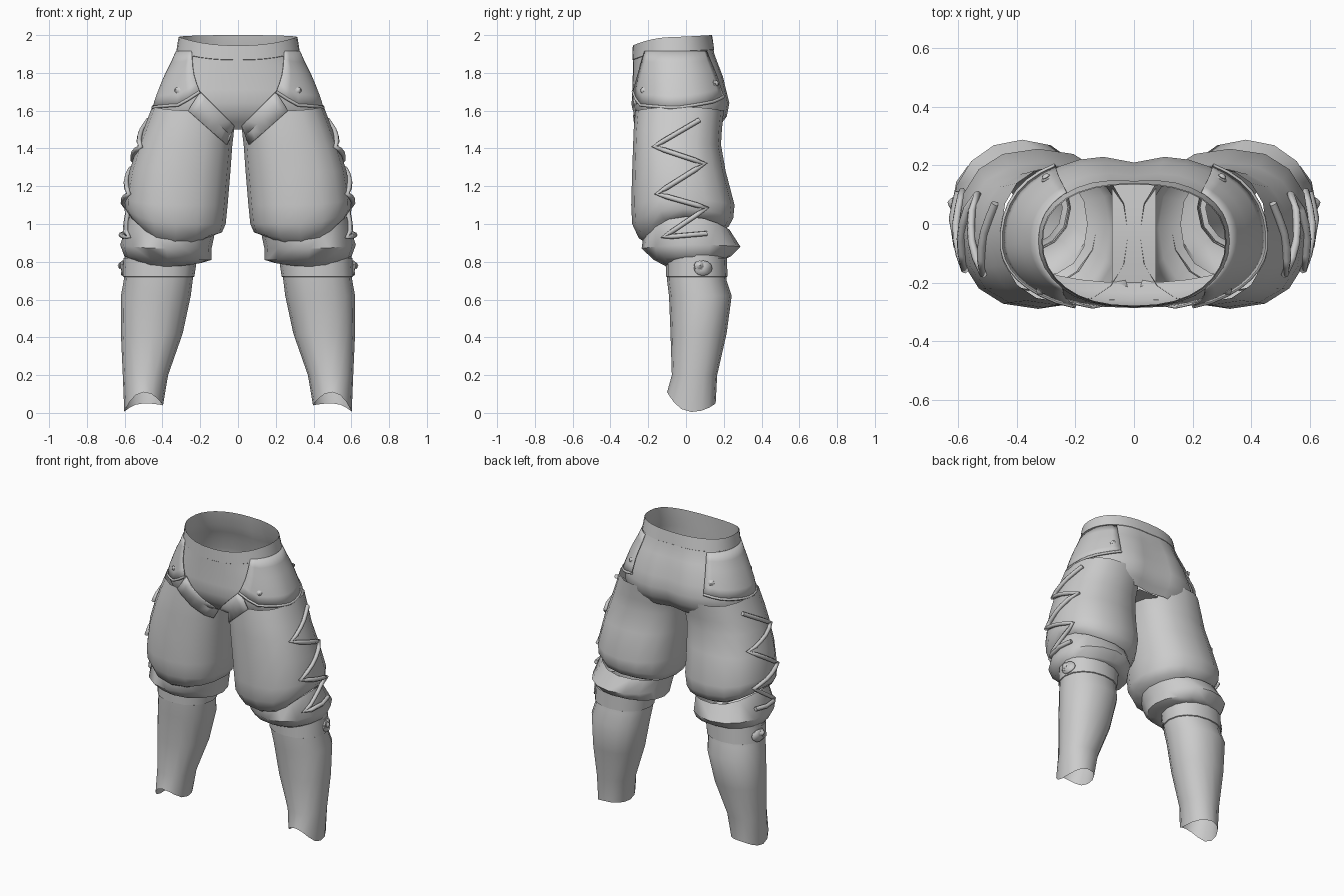
import bpy, math
from mathutils import Vector
from mathutils.bvhtree import BVHTree

if "Cube" in bpy.data.objects:
    bpy.data.objects.remove(bpy.data.objects["Cube"])

N = 16


def make(name, verts, faces, mirror=False, thick=0, angle=50):
    me = bpy.data.meshes.new(name)
    me.from_pydata([tuple(v) for v in verts], [], faces)
    me.polygons.foreach_set("use_smooth", [True] * len(me.polygons))
    me.set_sharp_from_angle(angle=math.radians(angle))
    ob = bpy.data.objects.new(name, me)
    bpy.context.collection.objects.link(ob)
    if thick:
        m = ob.modifiers.new("thickness", 'SOLIDIFY')
        m.thickness, m.offset = thick, 0
    if mirror:
        ob.modifiers.new("mirror", 'MIRROR').use_mirror_merge = False
    return ob


def grid_faces(rows, cols, closed):
    return [(r * cols + c, r * cols + (c + 1) % cols,
             (r + 1) * cols + (c + 1) % cols, (r + 1) * cols + c)
            for r in range(rows - 1) for c in range(cols if closed else cols - 1)]


def spow(v, e):
    return math.copysign(abs(v) ** e, v)


def lerp_table(table, t):
    # table rows sorted by rising first value
    if t <= table[0][0]:
        return table[0][1:]
    for a, b in zip(table, table[1:]):
        if t <= b[0]:
            f = (t - a[0]) / (b[0] - a[0])
            return [p + (q - p) * f for p, q in zip(a[1:], b[1:])]
    return table[-1][1:]


def leg_loft(rings, grow=0, exp=2 / 2.35):
    # ring: z, inner x, outer x, front y, back y, z shift of outer / inner / back
    verts = []
    for z, x0, x1, y0, y1, *tilt in rings:
        to, ti, tb = tilt or (0, 0, 0)
        for i in range(N):
            a = 2 * math.pi * i / N
            c, s = math.cos(a), math.sin(a)
            dz = (to if c > 0 else ti) * c * c + (tb * s * s if s > 0 else 0)
            verts.append(Vector(((x0 + x1) / 2 + ((x1 - x0) / 2 + grow) * spow(c, exp),
                                 (y0 + y1) / 2 + ((y1 - y0) / 2 + grow) * spow(s, exp), z + dz)))
    return verts, [f[::-1] for f in grid_faces(len(rings), N, True)]


# Pelvis: z, half width, front y, back y
PELVIS = [(1.50, .42, -.20, .175), (1.57, .44, -.262, .226), (1.64, .432, -.287, .240),
          (1.78, .382, -.282, .207), (1.90, .325, -.28, .158), (2.0, .31, -.277, .135)]


def hull(a, z, grow=0):
    hx, yf, yb = lerp_table(PELVIS, z)
    c, s = math.cos(a), math.sin(a)
    x = (hx + grow) * spow(c, .87)
    mid = -.06
    y = mid + ((yb - mid if s > 0 else mid - yf) + grow) * spow(s, .87 if s > 0 else .95)
    if s > 0:  # dip between the two halves of the seat
        y -= .03 * math.exp(-(x / .08) ** 2) * min(1, (2 - z) * 4)
    return Vector((x, y, z))


def top_z(a):
    s = math.sin(a)
    return 1.99 + (.01 * s if s > 0 else -.045 * s * s)


M = 32
angs = [2 * math.pi * i / M for i in range(M)]
levels = [1.50, 1.54, 1.57, 1.64, 1.71, 1.78, 1.84, 1.90]
pv = [hull(a, z) for z in levels for a in angs]
pv += [Vector((*hull(a, top_z(a)).xy, top_z(a))) for a in angs]
pf = grid_faces(len(levels) + 1, M, True)
make("pelvis", pv, pf)

# Waistband, a thin flush strip
wv = [Vector((*hull(a, top_z(a) - d, g).xy, top_z(a) - d))
      for d, g in ((.078, .001), (.076, .004), (0, .003)) for a in angs]
make("waistband", wv, grid_faces(3, M, True), angle=30)

# Crotch saddle joining front and back
cv = [(x, -.20 + .345 * i / 6, 1.50 + .012 * math.sin(i * math.pi / 6))
      for i in range(7) for x in (-.075, 0, .075)]
make("crotch", cv, grid_faces(7, 3, False))

# Baggy thighs
tv, tf = leg_loft([
    (1.60, .02, .455, -.268, .20, .02, -.09, 0),
    (1.50, .025, .50, -.277, .19, 0, -.04, 0),
    (1.42, .03, .53, -.28, .185),
    (1.28, .04, .575, -.285, .21),
    (1.10, .055, .60, -.29, .257, .03, 0, 0),
    (1.00, .065, .597, -.285, .25, .08, 0, .03),
    (.925, .085, .575, -.25, .225, .12, .03, .06),
    (.88, .16, .53, -.18, .18, .15, .05, .08)])
make("thigh", tv, tf, True)

# Puffed knee cuffs
kv, kf = leg_loft([
    (.94, .125, .575, -.225, .23, .10, 0, .03),
    (.87, .14, .624, -.235, .288, .02, 0, .01),
    (.81, .14, .602, -.17, .24, .02, 0, .02),
    (.775, .19, .58, -.105, .21, .04, .02, .04),
    (.79, .245, .57, -.08, .19, .02, .01, .03)], exp=.95)
make("knee_cuff", kv, kf, True)

# Shins with a notched hem
sv, sf = leg_loft([
    (.84, .22, .60, -.10, .21), (.70, .24, .605, -.10, .215),
    (.62, .25, .62, -.09, .242), (.42, .293, .62, -.082, .215),
    (.20, .37, .61, -.075, .165),
    (.11, .397, .602, -.10, .157, -.105, -.07, -.06)], exp=.92)
make("shin", sv, sf, True)

# Flush strap below the knee
bv, bf = leg_loft([(.82, .222, .60, -.10, .21), (.722, .237, .604, -.10, .214),
                   (.718, .245, .596, -.092, .206)], .006, .92)
make("knee_strap", bv, bf, True)

# Surface used to seat the trims
allv, allf = [], []
for v, f in ((pv, pf), (tv, tf), (kv, kf), (sv, sf), (bv, bf)):
    k = len(allv)
    allv += v
    allf += [tuple(i + k for i in q) for q in f]
tree = BVHTree.FromPolygons(allv, allf)


def side_hit(y, z, off):
    p, n = tree.ray_cast(Vector((1.5, y, z)), Vector((-1, 0, 0)))[:2]
    return p + Vector((off, 0, 0)), (n if n.x > 0 else -n)


def front_hit(x, z, off):
    p = tree.ray_cast(Vector((x, -1.5, z)), Vector((0, 1, 0)))[0]
    return p + Vector((0, -off, 0))


def tube(name, pts, r):
    for s in (1, -1):
        cu = bpy.data.curves.new(name, 'CURVE')
        cu.dimensions, cu.bevel_depth, cu.bevel_resolution = '3D', r, 1
        cu.use_fill_caps = True
        sp = cu.splines.new('POLY')
        sp.points.add(len(pts) - 1)
        for q, p in zip(sp.points, pts):
            q.co = (p.x * s, p.y, p.z, 1)
        bpy.context.collection.objects.link(bpy.data.objects.new(name, cu))


# Hip flaps: angle, bottom height
EDGE = [(-65, 1.70), (-50, 1.63), (0, 1.615), (40, 1.65), (55, 1.675)]
C, R = 15, 6
fv = []
for r in range(R):
    t = r / (R - 1)
    for c in range(C):
        u = c / (C - 1)
        low = -65 + 120 * u
        ang = math.radians((-44 + 92 * u) * (1 - t) + low * t)
        z = 1.915 + (lerp_table(EDGE, low)[0] - 1.915) * t
        fv.append(hull(ang, z, .004 + .012 * t))
make("hip_flap", fv, grid_faces(R, C, False), True, .005)
tube("flap_rim", fv[-C:], .009)

# Front trim bands at the thigh tops
gv = []
for i in range(7):
    t = i / 6
    for w in (0, .5, 1):
        x = (.02 + .18 * t) * (1 - w) + (.06 + .205 * t) * w
        z = (1.52 + .18 * t) * (1 - w) + (1.42 + .18 * t) * w
        gv.append(front_hit(x, z, .008))
make("thigh_trim", gv, grid_faces(7, 3, False), True, .008)

# Zigzag side lacing
zig = [(.07, 1.55), (-.17, 1.41), (.10, 1.32), (-.155, 1.16), (.11, 1.085), (-.12, .93), (.11, .95)]
lace = []
for (y0, z0), (y1, z1) in zip(zig, zig[1:]):
    lace += [side_hit(y0 + (y1 - y0) * k / 5, z0 + (z1 - z0) * k / 5, .012)[0] for k in range(5)]
lace.append(side_hit(*zig[-1], .012)[0])
tube("side_lace", lace, .014)

# Strap end tab
tabv = [side_hit(.09, .762, .007)[0]]
tabv += [side_hit(.09 + .048 * math.cos(k * math.pi / 6), .766 + .04 * math.sin(k * math.pi / 6), .007)[0]
         for k in range(12)]
make("strap_tab", tabv, [(0, 1 + k, 1 + (k + 1) % 12) for k in range(12)], True, .008)


# Pointed studs
def stud(p, n, size):
    rot = Vector((0, 0, 1)).rotation_difference(n)
    prof = [(1, -.3), (1, .1), (.62, .25), (.75, .4), (.5, .65), (.04, .9)]
    verts = [p + rot @ Vector((r * size * math.cos(k * math.pi / 4), r * size * math.sin(k * math.pi / 4), h * size))
             for r, h in prof for k in range(8)]
    make("stud", verts, grid_faces(len(prof), 8, True), True, angle=35)


for y, z in ((-.215, 1.705), (.145, 1.74)):
    p, n = side_hit(y, z, 0)
    stud(p + n * .012, n, .021)
p, n = side_hit(.07, .78, .008)
stud(p, n, .027)
